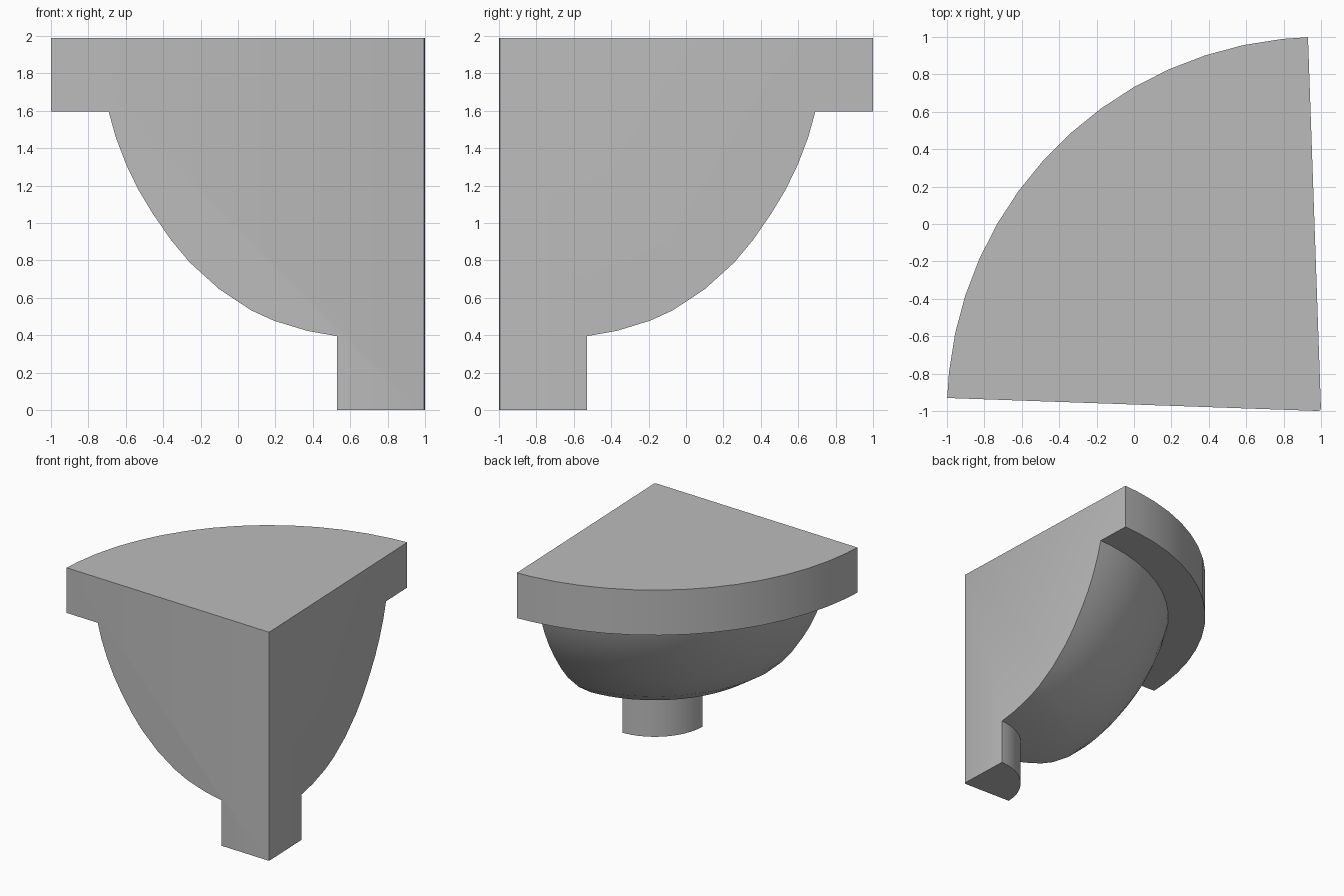
import bpy, bmesh, math

if "Cube" in bpy.data.objects:
    bpy.data.objects.remove(bpy.data.objects["Cube"])

# One plain grey for the whole bracket
grey = bpy.data.materials.new("plain grey")
grey.diffuse_color = (0.5, 0.5, 0.5, 1.0)
grey.use_nodes = True
grey.node_tree.nodes["Principled BSDF"].inputs["Base Color"].default_value = grey.diffuse_color

# The wedge is a part-turn of this (radius, height) profile about the corner
CX, CY = 1.0, -1.0
PROFILE = [(0.47, 0.0), (0.47, 0.395),                                    # stem
           (0.63, 0.423), (0.81, 0.478), (0.93, 0.533), (1.10, 0.645),    # bowl
           (1.26, 0.79), (1.36, 0.91), (1.46, 1.055), (1.535, 1.18),
           (1.60, 1.315), (1.655, 1.46), (1.693, 1.597),
           (2.0, 1.597), (2.0, 1.99)]                                     # slab
ANGLES = [2] + list(range(6, 85, 6)) + [88]

bm = bmesh.new()


def ring(deg):
    """Profile vertices turned to one angle, measured from -x towards +y."""
    a = math.radians(deg)
    return [bm.verts.new((CX - r * math.cos(a), CY + r * math.sin(a), z))
            for r, z in PROFILE]


# Revolved outer surface
rings = [ring(a) for a in ANGLES]
for a, b in zip(rings, rings[1:]):
    for i in range(len(PROFILE) - 1):
        bm.faces.new((a[i], a[i + 1], b[i + 1], b[i]))

# Tiny rounded back corner
corner = [[bm.verts.new((x, y, z)) for z in (0.0, 1.99)]
          for x, y in ((0.985, -0.9995), (0.9955, -0.9955), (0.9995, -0.985))]
for a, b in zip(corner, corner[1:]):
    bm.faces.new((a[0], b[0], b[1], a[1]))

# Two flat wall sides, then the bottom and the top
bm.faces.new(rings[0] + [corner[0][1], corner[0][0]])
bm.faces.new(rings[-1] + [corner[-1][1], corner[-1][0]])
bm.faces.new([r[0] for r in rings] + [c[0] for c in reversed(corner)])
bm.faces.new([r[-1] for r in rings] + [c[1] for c in reversed(corner)])
bmesh.ops.recalc_face_normals(bm, faces=bm.faces[:])

mesh = bpy.data.meshes.new("corner_bracket")
bm.to_mesh(mesh)
bm.free()
mesh.materials.append(grey)
obj = bpy.data.objects.new("corner_bracket", mesh)
bpy.context.collection.objects.link(obj)

# Smooth curved faces, sharp edges kept
bpy.context.view_layer.objects.active = obj
obj.select_set(True)
bpy.ops.object.shade_smooth_by_angle(angle=math.radians(30))
